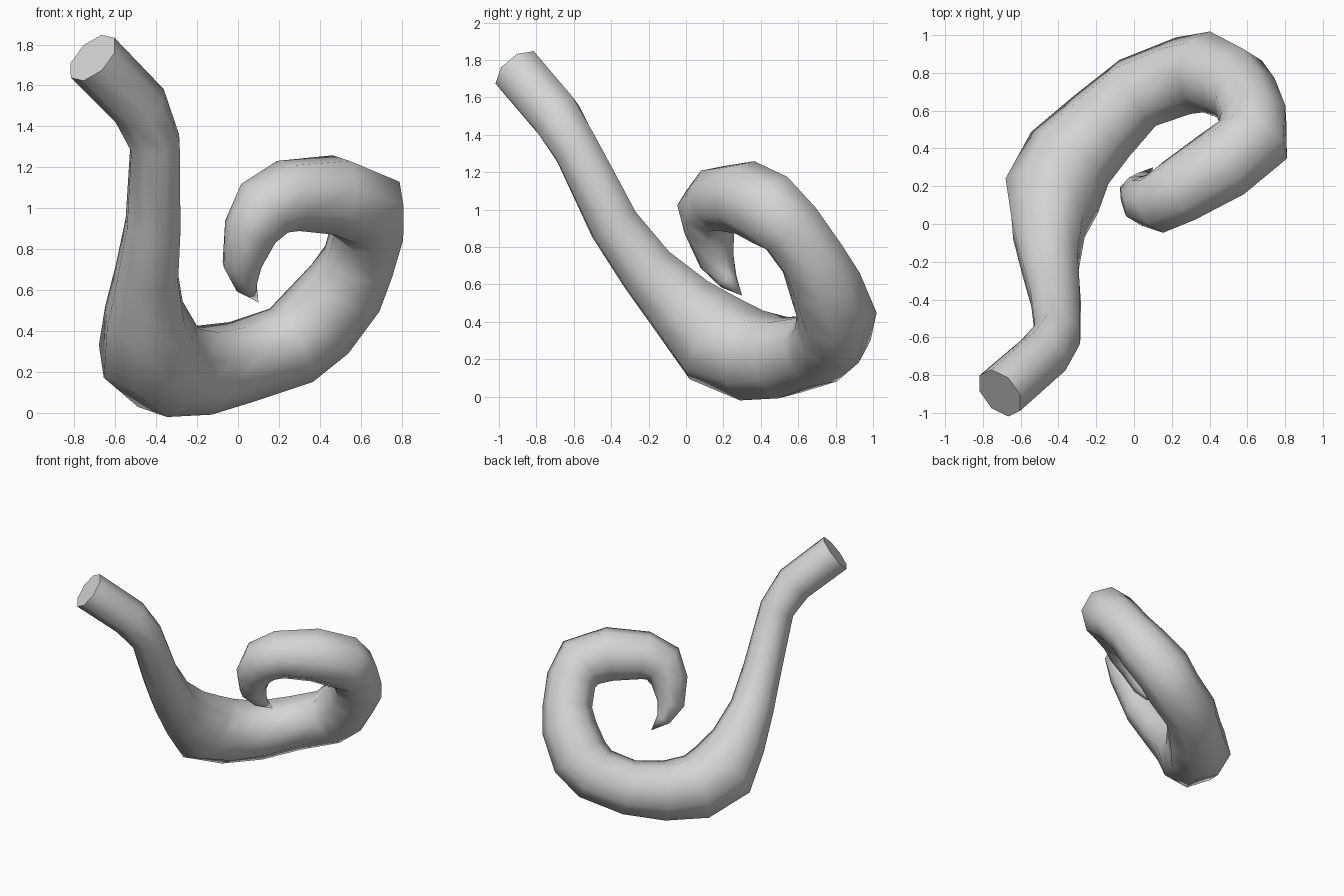
import bpy, bmesh, math
from mathutils import Vector

if "Cube" in bpy.data.objects:
    bpy.data.objects.remove(bpy.data.objects["Cube"])

SIDES = 8
PLANE = Vector((-0.43, 0.72, 0.54)).normalized()   # normal of the curl's plane

# Centre line of the horn: x, y, z, radius
RINGS = [
    (-.71, -.895, 1.735, .145), (-.48, -.695, 1.50, .143), (-.405, -.585, 1.32, .13),
    (-.415, -.385, .92, .142), (-.445, -.21, .68, .162), (-.455, -.02, .48, .205),
    (-.435, .15, .31, .262), (-.34, .35, .22, .248), (-.17, .52, .208, .222),
    (.02, .695, .25, .204), (.26, .785, .33, .208), (.385, .805, .44, .215),
    (.525, .74, .61, .202), (.59, .675, .74, .182), (.635, .56, .90, .184),
    (.63, .445, 1.00, .205), (.465, .315, 1.065, .20), (.245, .18, 1.06, .18),
    (.13, .115, 1.00, .165), (.06, .125, .885, .135), (.02, .165, .725, .10),
    (.042, .225, .62, .055),
]
TIP = Vector((.10, .30, .54))

grey = bpy.data.materials.new("light_grey")
grey.diffuse_color = (0.66, 0.66, 0.66, 1)
grey.use_nodes = True
grey.node_tree.nodes["Principled BSDF"].inputs["Base Color"].default_value = grey.diffuse_color

# Horn: rings swept along the centre line, capped at the base, closed to a tip
centres = [Vector(r[:3]) for r in RINGS] + [TIP]
bm = bmesh.new()
loops = []
for i, (x, y, z, radius) in enumerate(RINGS):
    c = centres[i]
    ahead = (centres[i + 1] - c).normalized()
    behind = (c - centres[i - 1]).normalized() if i else ahead
    t = (ahead + behind).normalized()
    side = (PLANE - t * PLANE.dot(t)).normalized()
    out = t.cross(side)
    loops.append([bm.verts.new(c + radius * (out * math.cos(a) + side * math.sin(a)))
                  for a in (k * math.tau / SIDES for k in range(SIDES))])
for a, b in zip(loops, loops[1:]):
    for k in range(SIDES):
        n = (k + 1) % SIDES
        bm.faces.new((a[k], a[n], b[n], b[k]))
tip = bm.verts.new(TIP)
for k in range(SIDES):
    bm.faces.new((loops[-1][k], loops[-1][(k + 1) % SIDES], tip))
bm.faces.new(loops[0])
bmesh.ops.recalc_face_normals(bm, faces=bm.faces)

mesh = bpy.data.meshes.new("curled_horn")
bm.to_mesh(mesh)
bm.free()
mesh.materials.append(grey)
horn = bpy.data.objects.new("curled_horn", mesh)
bpy.context.collection.objects.link(horn)
bpy.context.view_layer.objects.active = horn
horn.select_set(True)
bpy.ops.object.shade_smooth_by_angle(angle=math.radians(70))
